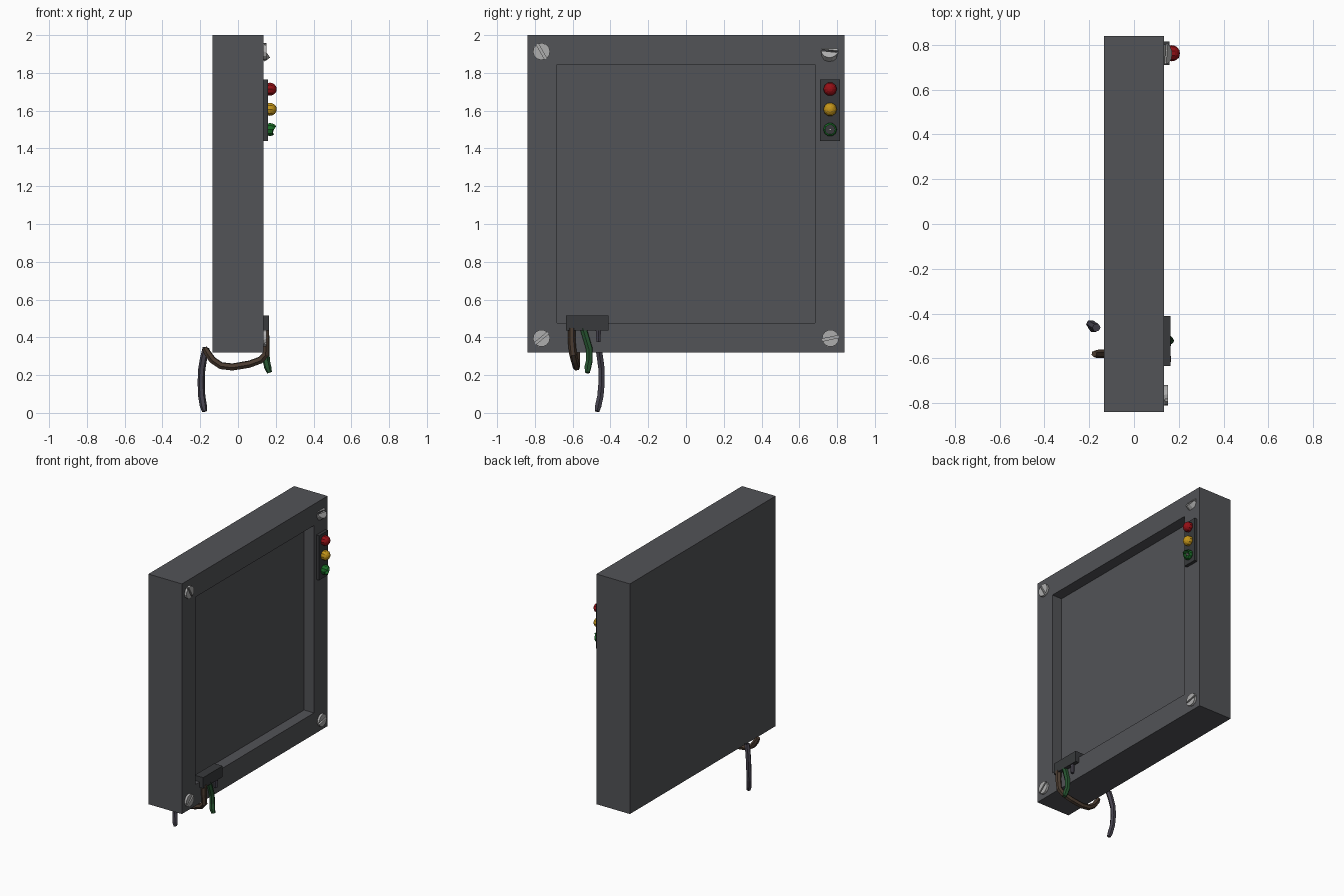
import bpy, bmesh, random
from math import sin, cos, pi, radians, asin
from mathutils import Matrix, Vector

if "Cube" in bpy.data.objects:
    bpy.data.objects.remove(bpy.data.objects["Cube"])

random.seed(4)


def material(name, r, g, b):
    m = bpy.data.materials.new(name)
    m.diffuse_color = (r, g, b, 1)
    m.use_nodes = True
    m.node_tree.nodes["Principled BSDF"].inputs["Base Color"].default_value = m.diffuse_color
    return m


CASING = material("casing", .085, .087, .095)
DARK = material("dark_plastic", .04, .042, .045)
STEEL = material("steel", .42, .42, .42)
RED = material("red_lens", .3, .005, .008)
AMBER = material("amber_lens", .55, .3, .01)
GREEN = material("green_lens", .01, .15, .02)
BROWN = material("brown_wire", .07, .045, .03)
WIRE_GREEN = material("green_wire", .02, .09, .03)
PURPLE = material("purple_wire", .06, .055, .075)


def finish(name, bm, mat):
    bmesh.ops.recalc_face_normals(bm, faces=bm.faces)
    me = bpy.data.meshes.new(name)
    bm.to_mesh(me)
    bm.free()
    ob = bpy.data.objects.new(name, me)
    me.materials.append(mat)
    bpy.context.collection.objects.link(ob)
    return ob


def add_box(bm, lo, hi):
    lo, hi = Vector(lo), Vector(hi)
    m = Matrix.Translation((lo + hi) / 2) @ Matrix.Diagonal((*(hi - lo), 1))
    return bmesh.ops.create_cube(bm, size=1, matrix=m)["verts"]


def box(name, lo, hi, mat):
    bm = bmesh.new()
    add_box(bm, lo, hi)
    return finish(name, bm, mat)


def prism(bm, outline, x0, x1):
    # extrude a (y, z) outline along x
    f = bm.faces.new([bm.verts.new((x0, y, z)) for y, z in outline])
    ext = bmesh.ops.extrude_face_region(bm, geom=[f], use_keep_orig=True)["geom"]
    bmesh.ops.translate(bm, vec=(x1 - x0, 0, 0),
                        verts=[v for v in ext if isinstance(v, bmesh.types.BMVert)])


# Casing with a recessed front panel facing +x
bm = bmesh.new()
add_box(bm, (-.135, -.84, .32), (.135, .84, 2))
bm.normal_update()
front = max(bm.faces, key=lambda f: f.normal.x)
bmesh.ops.inset_region(bm, faces=[front], thickness=.156, use_even_offset=True)
rim = list(front.edges)
ext = bmesh.ops.extrude_face_region(bm, geom=[front])["geom"]
bmesh.ops.translate(bm, vec=(-.08, 0, 0),
                    verts=[v for v in ext if isinstance(v, bmesh.types.BMVert)])
if front.is_valid:
    bmesh.ops.delete(bm, geom=[front], context='FACES')
finish("casing", bm, CASING)


# Slotted screws: base disc plus two raised half discs
def screw(name, loc, slot_angle, tilt=0):
    r, gap = .045, .006
    bm = bmesh.new()
    prism(bm, [(r * cos(i * pi / 6), r * sin(i * pi / 6)) for i in range(12)], -.02, .004)
    a0 = asin(gap / r)
    for side in (0, pi):
        arc = [side + a0 + (pi - 2 * a0) * i / 6 for i in range(7)]
        prism(bm, [(r * cos(a), r * sin(a)) for a in arc], .004, .016)
    ob = finish(name, bm, STEEL)
    ob.matrix_world = (Matrix.Translation(loc) @ Matrix.Rotation(radians(tilt), 4, 'Y')
                       @ Matrix.Rotation(radians(slot_angle), 4, 'X'))


screw("screw_top_left", (.135, -.765, 1.913), -60)
screw("screw_bottom_left", (.135, -.765, .395), 40)
screw("screw_bottom_right", (.135, .765, .395), 12)
screw("loose_screw", (.131, .76, 1.908), -8, -36)

# Indicator strip with three lamps, the lowest one broken
box("lamp_plate", (.12, .71, 1.44), (.158, .815, 1.765), DARK)


def lamp(name, z, mat, broken=False):
    r = .036
    bm = bmesh.new()
    bmesh.ops.create_uvsphere(bm, u_segments=10, v_segments=8, radius=r,
                              matrix=Matrix.Rotation(pi / 2, 4, 'Y'))
    if broken:
        bmesh.ops.delete(bm, geom=[v for v in bm.verts if v.co.x > r * .8], context='VERTS')
        for v in bm.verts:
            if v.is_boundary:
                v.co.x += random.uniform(-.012, .008)
    bmesh.ops.translate(bm, vec=(.169, .763, z), verts=bm.verts)
    return finish(name, bm, mat)


lamp("red_lamp", 1.714, RED)
lamp("amber_lamp", 1.607, AMBER)
lamp("broken_green_lamp", 1.5, GREEN, True)
box("lamp_filament", (.15, .757, 1.494), (.185, .769, 1.506), STEEL)

# Wire terminal block over the lower edge of the recess
box("terminal_block", (.095, -.635, .435), (.163, -.41, .515), DARK)


# Torn wires: six-sided flat-shaded tubes
def wire(name, pts, r, mat):
    cu = bpy.data.curves.new(name, 'CURVE')
    cu.dimensions = '3D'
    cu.bevel_depth, cu.bevel_resolution, cu.use_fill_caps = r, 1, True
    sp = cu.splines.new('POLY')
    sp.points.add(len(pts) - 1)
    for p, co in zip(sp.points, pts):
        p.co = (*co, 1)
    sp.use_smooth = False
    # slightly ragged, narrowed tip
    sp.points[-1].radius = .7
    ob = bpy.data.objects.new(name, cu)
    ob.data.materials.append(mat)
    bpy.context.collection.objects.link(ob)
    bpy.ops.object.select_all(action='DESELECT')
    ob.select_set(True)
    bpy.context.view_layer.objects.active = ob
    bpy.ops.object.convert(target='MESH')


wire("brown_wire", [(.147, -.605, .45), (.148, -.605, .38), (.147, -.598, .31), (.12, -.59, .28),
                    (.06, -.583, .258), (-.03, -.58, .243), (-.09, -.58, .25),
                    (-.135, -.58, .28), (-.16, -.58, .315), (-.178, -.58, .345)], .02, BROWN)
wire("green_wire", [(.145, -.545, .45), (.147, -.53, .4), (.148, -.512, .34),
                    (.15, -.512, .275), (.158, -.52, .24), (.167, -.522, .213)], .019, WIRE_GREEN)
wire("purple_wire_stub", [(.145, -.464, .45), (.145, -.464, .375)], .017, PURPLE)
wire("purple_wire_loose", [(-.168, -.463, .345), (-.182, -.455, .29), (-.192, -.447, .23),
                           (-.195, -.447, .16), (-.192, -.453, .09), (-.183, -.465, .035),
                           (-.176, -.471, .008)], .019, PURPLE)
